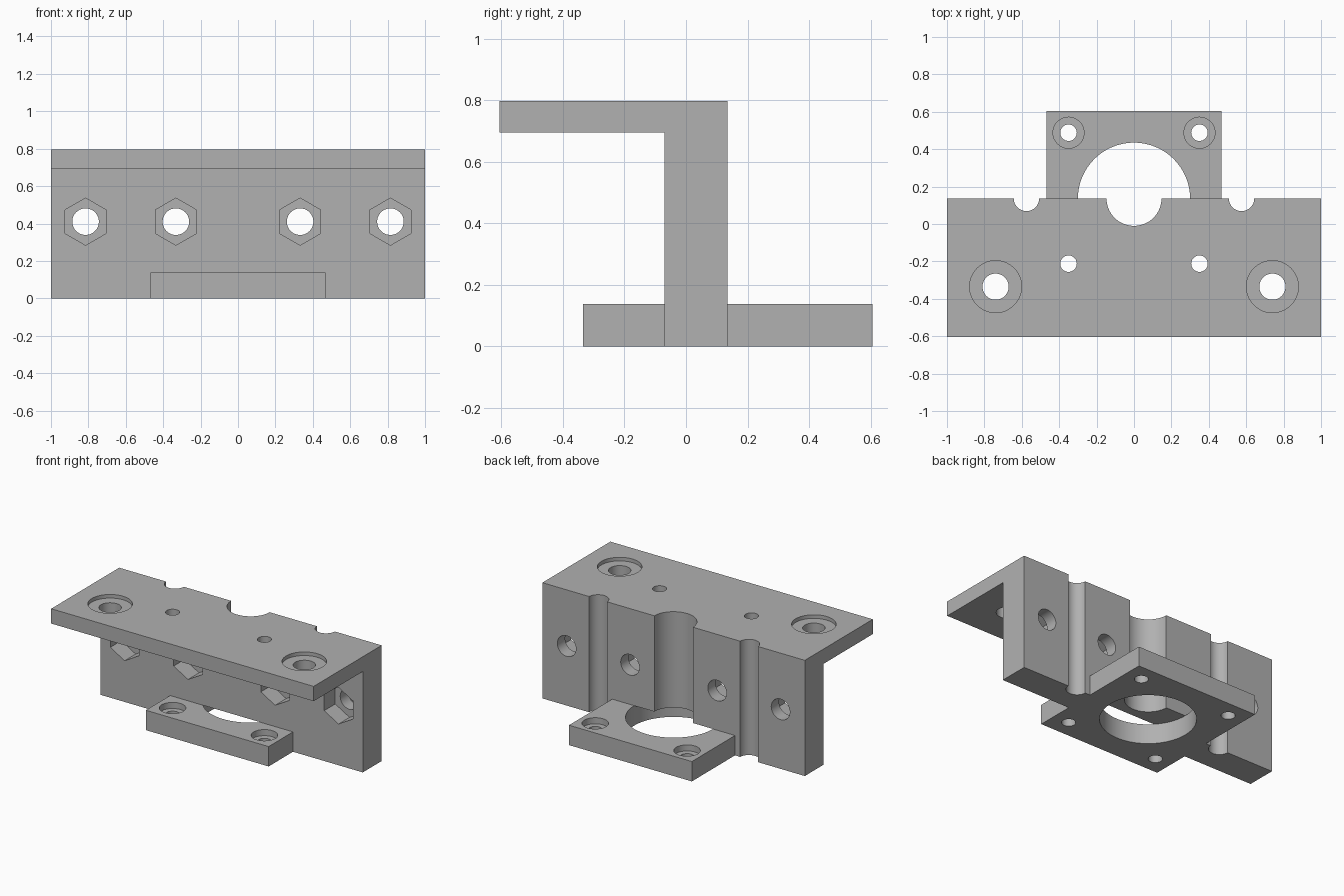
import bpy
import bmesh
from math import pi, radians
from mathutils import Matrix, Vector

cube = bpy.data.objects.get("Cube")
if cube:
    bpy.data.objects.remove(cube, do_unlink=True)

TOP, PLATE_LOW, FLANGE_TOP = 0.797, 0.695, 0.137
FRONT, WALL_FRONT, WALL_BACK, BACK = -0.605, -0.07, 0.135, 0.605

grey = bpy.data.materials.new("machined_grey")
grey.use_nodes = True
colour = (0.44, 0.44, 0.44, 1)
grey.diffuse_color = colour
grey.node_tree.nodes["Principled BSDF"].inputs["Base Color"].default_value = colour


def prism(name, outline, half_width):
    """Extrude a y-z outline across the width."""
    bm = bmesh.new()
    face = bm.faces.new([bm.verts.new((-half_width, y, z)) for y, z in outline])
    moved = bmesh.ops.extrude_face_region(bm, geom=[face])["geom"]
    verts = [v for v in moved if isinstance(v, bmesh.types.BMVert)]
    bmesh.ops.translate(bm, verts=verts, vec=(2 * half_width, 0, 0))
    bmesh.ops.recalc_face_normals(bm, faces=bm.faces)
    mesh = bpy.data.meshes.new(name)
    bm.to_mesh(mesh)
    bm.free()
    mesh.materials.append(grey)
    obj = bpy.data.objects.new(name, mesh)
    bpy.context.collection.objects.link(obj)
    return obj


def combine(target, other, operation):
    """Apply a boolean and discard the second object."""
    mod = target.modifiers.new("combine", "BOOLEAN")
    mod.operation, mod.solver, mod.object = operation, "EXACT", other
    bpy.context.view_layer.objects.active = target
    bpy.ops.object.modifier_apply(modifier=mod.name)
    bpy.data.objects.remove(other, do_unlink=True)


def drill(target, start, end, radius, sides=64):
    """Cut a round or polygonal hole from start to end."""
    start, end = Vector(start), Vector(end)
    axis = end - start
    turn = Matrix.Rotation(-pi / 2, 4, "X") if abs(axis.y) > abs(axis.z) else Matrix()
    bm = bmesh.new()
    bmesh.ops.create_cone(bm, cap_ends=True, segments=sides, radius1=radius,
                          radius2=radius, depth=axis.length,
                          matrix=Matrix.Translation((start + end) / 2) @ turn)
    mesh = bpy.data.meshes.new("cutter")
    bm.to_mesh(mesh)
    bm.free()
    mesh.materials.append(grey)
    cutter = bpy.data.objects.new("cutter", mesh)
    bpy.context.collection.objects.link(cutter)
    cutter.hide_render = True
    combine(target, cutter, "DIFFERENCE")


# Upright wall with forward top plate
bracket = prism("mounting_bracket", [
    (WALL_FRONT, 0), (WALL_BACK, 0), (WALL_BACK, TOP),
    (FRONT, TOP), (FRONT, PLATE_LOW), (WALL_FRONT, PLATE_LOW)], 1.0)

# Square motor flange at the base
flange = prism("motor_flange", [
    (-0.335, 0), (BACK, 0), (BACK, FLANGE_TOP), (-0.335, FLANGE_TOP)], 0.468)

# Motor pilot bore, through the flange and into the wall foot
drill(bracket, (0, WALL_BACK, -0.1), (0, WALL_BACK, FLANGE_TOP), 0.3, 96)
drill(flange, (0, WALL_BACK, -0.1), (0, WALL_BACK, 0.3), 0.3, 96)

# Screw and rod grooves in the back of the wall
for x, radius in ((-0.575, 0.068), (0, 0.147), (0.575, 0.068)):
    drill(bracket, (x, WALL_BACK + 0.002, -0.1), (x, WALL_BACK + 0.002, 1), radius)

for side in (-1, 1):
    # Counterbored flange screws
    for y in (-0.212, 0.488):
        drill(flange, (side * 0.35, y, -0.1), (side * 0.35, y, 0.3), 0.044, 48)
        drill(flange, (side * 0.35, y, 0.095), (side * 0.35, y, 0.3), 0.083, 48)
    # Driver access holes in the top plate
    drill(bracket, (side * 0.35, -0.212, 0.6), (side * 0.35, -0.212, 1), 0.044, 48)
    # Counterbored top plate bolts
    drill(bracket, (side * 0.74, -0.335, 0.6), (side * 0.74, -0.335, 1), 0.07)
    drill(bracket, (side * 0.74, -0.335, TOP - 0.025), (side * 0.74, -0.335, 1), 0.139)
    # Wall bolts with hexagonal nut pockets
    for x in (0.332, 0.815):
        drill(bracket, (side * x, -0.3, 0.41), (side * x, 0.3, 0.41), 0.071)
        drill(bracket, (side * x, -0.2, 0.41), (side * x, WALL_FRONT + 0.12, 0.41), 0.126, 6)

combine(bracket, flange, "UNION")

# Crisp edges, smooth bores
bpy.ops.object.select_all(action="DESELECT")
bracket.select_set(True)
bpy.context.view_layer.objects.active = bracket
bpy.ops.object.shade_smooth_by_angle(angle=radians(30))
